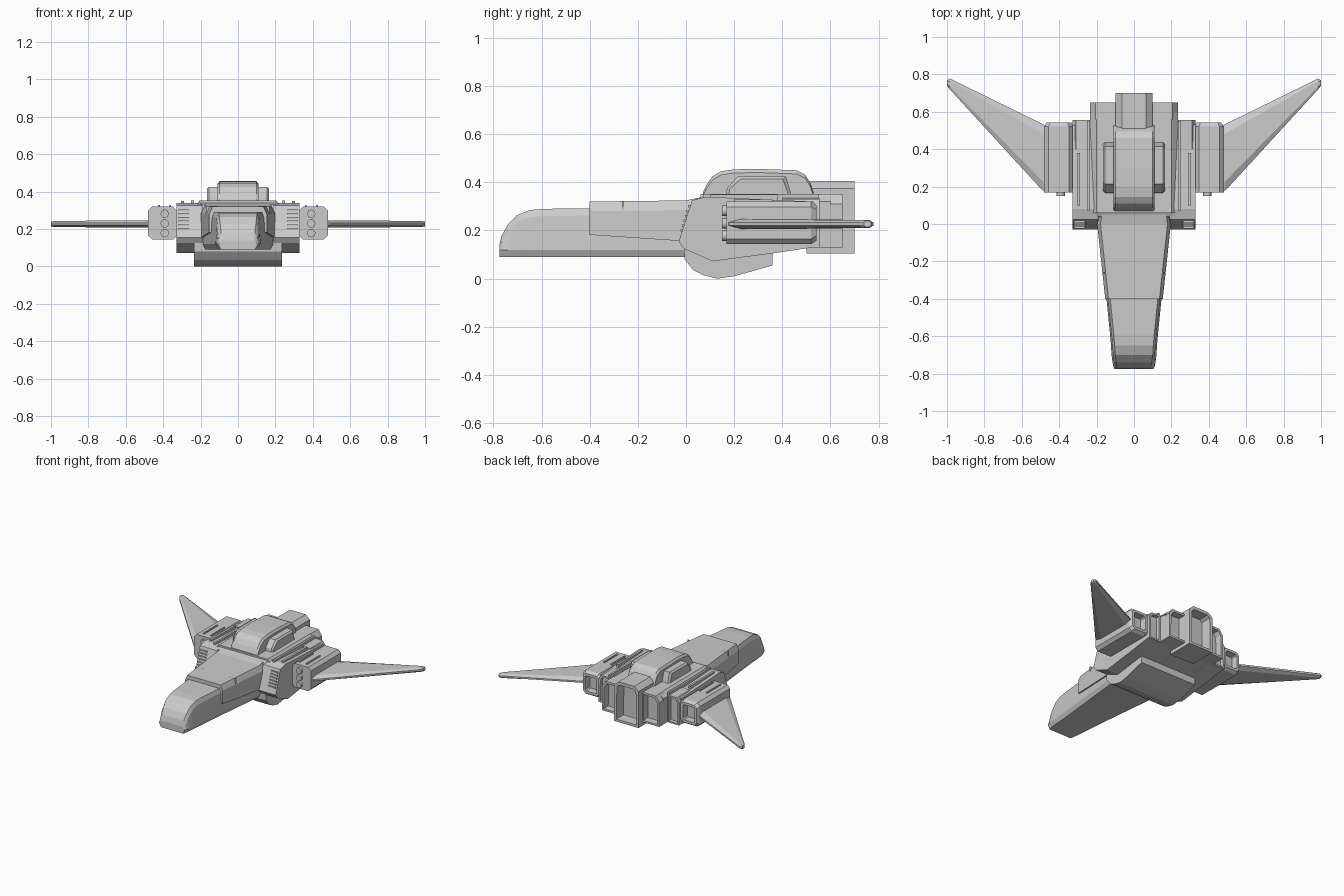
import bpy, bmesh, math
from mathutils import Matrix

cube = bpy.data.objects.get("Cube")
if cube:
    bpy.data.objects.remove(cube, do_unlink=True)

GREY = (0.6, 0.6, 0.6, 1)
grey = bpy.data.materials.new("light_grey")
grey.use_nodes = True
grey.diffuse_color = GREY
grey.node_tree.nodes["Principled BSDF"].inputs["Base Color"].default_value = GREY


def finish(name, bm, mirror=False):
    mesh = bpy.data.meshes.new(name)
    bm.to_mesh(mesh)
    bm.free()
    mesh.materials.append(grey)
    obj = bpy.data.objects.new(name, mesh)
    bpy.context.collection.objects.link(obj)
    if mirror:
        obj.modifiers.new("mirror", "MIRROR")
    return obj


def loft(name, rings, mirror=False, recess=0, depth=0.05):
    """Skin closed rings of points; recess sinks an inset into the last cap."""
    bm = bmesh.new()
    rows = [[bm.verts.new(p) for p in ring] for ring in rings]
    n = len(rows[0])
    for a, b in zip(rows, rows[1:]):
        for i in range(n):
            j = (i + 1) % n
            bm.faces.new((a[i], a[j], b[j], b[i]))
    bm.faces.new(rows[0])
    cap = bm.faces.new(rows[-1])
    bmesh.ops.recalc_face_normals(bm, faces=bm.faces[:])
    if recess:
        bmesh.ops.inset_individual(bm, faces=[cap], thickness=recess)
        bmesh.ops.inset_individual(bm, faces=[cap], thickness=0.003, depth=-depth)
    return finish(name, bm, mirror)


def centred(y, half):
    """Symmetric ring at y from a right-hand half profile of (x, z)."""
    return [(x, y, z) for x, z in half] + [(-x, y, z) for x, z in reversed(half)]


def at_y(y, profile):
    return [(x, y, z) for x, z in profile]


def slab(name, profile, x0, x1, mirror=False):
    """Side profile of (y, z) extruded across x."""
    return loft(name, [[(x, y, z) for y, z in profile] for x in (x0, x1)], mirror)


def box(name, x, y, z, mirror=True):
    return slab(name, [(y[0], z[0]), (y[1], z[0]), (y[1], z[1]), (y[0], z[1])],
                x[0], x[1], mirror)


def oct_section(x0, x1, z0, z1, c):
    return [(x0 + c, z0), (x1 - c, z0), (x1, z0 + c), (x1, z1 - c),
            (x1 - c, z1), (x0 + c, z1), (x0, z1 - c), (x0, z0 + c)]


# Nose: tapered body with a rounded front
def nose_ring(y, w, top):
    side = max(0.125, top - 0.03)
    return centred(y, [(w - 0.015, 0.09), (w, 0.12), (w - 0.008, side), (w - 0.02, top)])


loft("nose", [nose_ring(*s) for s in (
    (-0.775, 0.105, 0.14), (-0.765, 0.11, 0.18), (-0.74, 0.115, 0.225),
    (-0.70, 0.12, 0.265), (-0.65, 0.123, 0.285), (-0.59, 0.128, 0.29),
    (-0.39, 0.148, 0.292), (0.1, 0.2, 0.3))])


# Raised sleeve over the rear of the nose
def sleeve_ring(y, w, bottom, top):
    return centred(y, [(w, bottom), (w, top - 0.04), (w - 0.018, top)])


loft("nose_sleeve", [sleeve_ring(*s) for s in (
    (-0.4, 0.154, 0.182, 0.32), (0.0, 0.197, 0.155, 0.325), (0.13, 0.18, 0.155, 0.352))])
box("sleeve_catch", (0.11, 0.168), (-0.265, -0.258), (0.26, 0.322))

# Central hull, with a sunken rear engine bay either side of the spine
slab("hull_front", [(0.0, 0.1), (0.04, 0.33), (0.07, 0.345), (0.2, 0.35), (0.2, 0.1)],
     -0.2, 0.2)
loft("hull", [centred(y, [(0.235, 0.13), (0.235, 0.32), (0.2, 0.352)])
              for y in (0.06, 0.6)])
loft("engine_bay", [at_y(y, [(0.09, 0.13), (0.235, 0.13), (0.235, 0.31),
                             (0.205, 0.352), (0.09, 0.352)])
                    for y in (0.56, 0.65)], True, recess=0.02)
slab("belly", [(-0.01, 0.14), (-0.005, 0.08), (0.03, 0.035), (0.07, 0.015),
               (0.13, 0.0), (0.2, 0.01), (0.36, 0.055), (0.36, 0.105),
               (0.56, 0.135), (0.56, 0.16), (0.0, 0.16)], -0.235, 0.235)

# Tail spine with a sunken nozzle
loft("tail_spine", [centred(y, [(0.1, 0.105), (0.1, 0.375), (0.065, 0.405)])
                    for y in (0.5, 0.7)], recess=0.025, depth=0.08)

# Dorsal turret and its shoulder blocks
def hump_ring(y, top):
    return centred(y, [(0.11, 0.34), (0.11, top - 0.015), (0.098, top)])


loft("dorsal_turret", [hump_ring(*s) for s in (
    (0.07, 0.357), (0.085, 0.39), (0.11, 0.425), (0.145, 0.446), (0.2, 0.454),
    (0.3, 0.456), (0.46, 0.45), (0.495, 0.432), (0.515, 0.4), (0.53, 0.357))])
loft("turret_shoulder", [[(x, y, z) for y, z in
     ((0.165 + i, 0.34), (0.17 + i, 0.375), (0.215 + i, 0.425 - i),
      (0.415 - i, 0.425 - i), (0.44 - i, 0.34))]
     for x, i in ((0.1, 0), (0.155, 0), (0.167, 0.012))], True)

# Intake blocks with sloped fronts
intake = [(-0.03, 0.155), (-0.01, 0.125), (0.11, 0.072), (0.36, 0.105),
          (0.53, 0.13), (0.53, 0.32), (0.08, 0.34), (0.025, 0.325)]
slab("intake_block", intake, 0.19, 0.33, True)
loft("intake_exhaust", [at_y(y, [(0.235, 0.13), (0.33, 0.13), (0.33, 0.3),
                                 (0.31, 0.33), (0.235, 0.335)])
                        for y in (0.4, 0.555)], True, recess=0.016)
box("intake_top_rail", (0.288, 0.304), (0.1, 0.38), (0.32, 0.35))
box("intake_inner_rail", (0.235, 0.25), (0.07, 0.55), (0.32, 0.352))
for i in range(6):
    z = 0.2 + i * 0.02
    y = -0.03 + (z - 0.155) * 0.324
    box("intake_slat", (0.262, 0.32), (y - 0.008, y + 0.02), (z - 0.005, z + 0.005))

# Wing pods with chamfered edges and sunken rear exhausts
loft("wing_pod", [at_y(0.168, oct_section(0.325, 0.48, 0.143, 0.32, 0.022)),
                  at_y(0.52, oct_section(0.325, 0.48, 0.143, 0.32, 0.022)),
                  at_y(0.542, oct_section(0.335, 0.467, 0.158, 0.306, 0.02))],
     True, recess=0.02)
for x in (0.362, 0.422):
    box("pod_rail", (x - 0.005, x + 0.005), (0.2, 0.36), (0.31, 0.328))
for z in (0.178, 0.23, 0.282):
    bm = bmesh.new()
    spin = Matrix.Translation((0.392, 0.165, z)) @ Matrix.Rotation(math.pi / 2, 4, "X")
    bmesh.ops.create_cone(bm, cap_ends=True, segments=16, radius1=0.022,
                          radius2=0.022, depth=0.032, matrix=spin)
    finish("pod_barrel", bm, True)


# Swept wings, flat plates with thin edges
def wing_ring(x, lead, trail, half):
    e = min(0.05, (trail - lead) * 0.25)
    m = 0.227
    return [(x, lead, m - 0.006), (x, lead + e, m - half), (x, trail - e, m - half),
            (x, trail, m - 0.006), (x, trail, m + 0.006), (x, trail - e, m + half),
            (x, lead + e, m + half), (x, lead, m + 0.006)]


loft("wing", [wing_ring(*s) for s in (
    (0.46, 0.17, 0.52, 0.02), (0.49, 0.18, 0.535, 0.02),
    (0.985, 0.72, 0.778, 0.016), (1.0, 0.74, 0.768, 0.012))], True)
